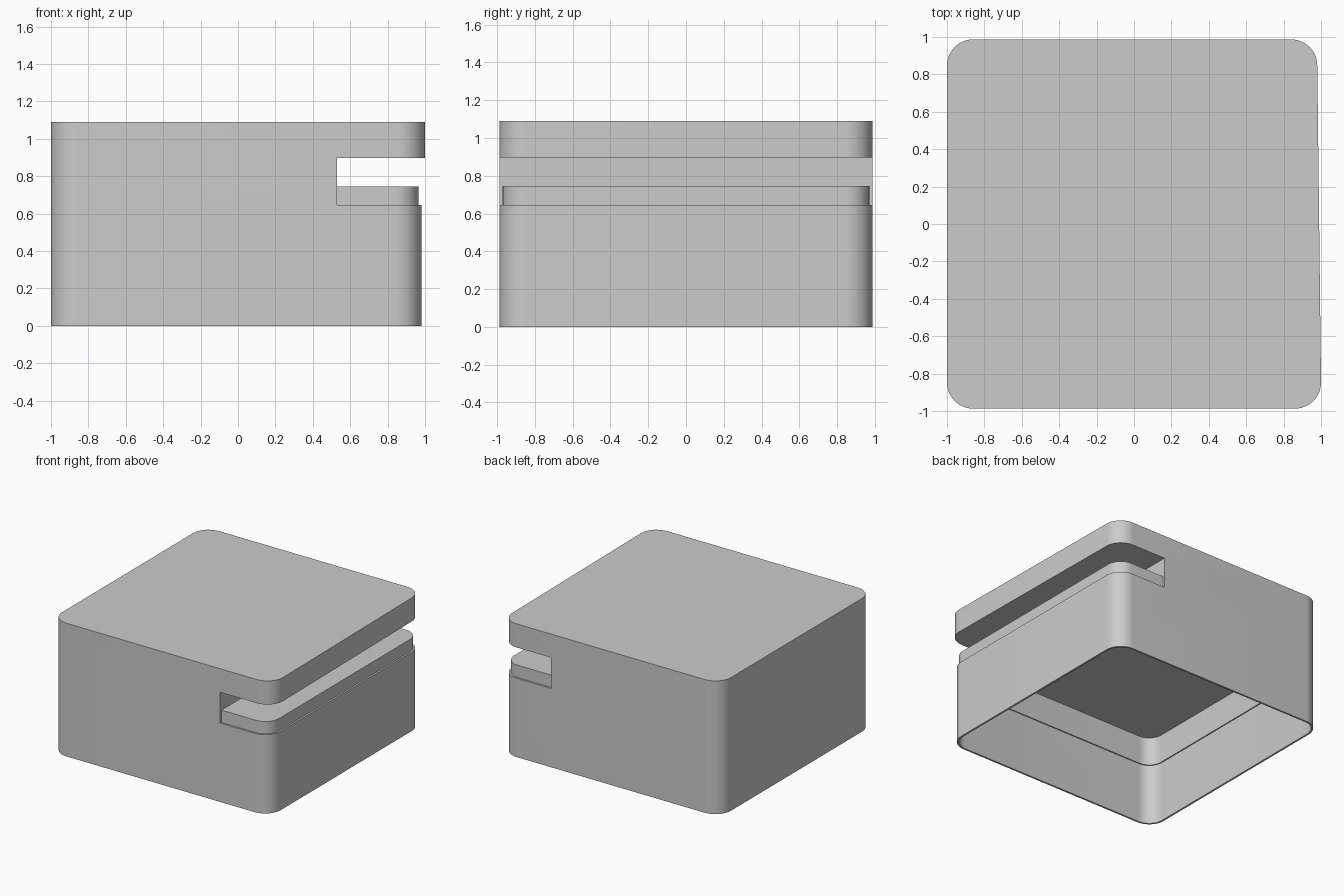
import bpy, bmesh, math

if "Cube" in bpy.data.objects:
    bpy.data.objects.remove(bpy.data.objects["Cube"])

X0, X1, Y = -1.0, 0.98, 0.987   # outer footprint
R = 0.14                        # corner radius
WALL, LINER = 0.015, 0.01


def prism(name, inset, z0, z1, seg=14):
    """Upright rounded box, inset from the outer footprint."""
    r = R - inset
    xa, xb = X0 + R, X1 - R
    yy = Y - R
    corners = [(xb, yy), (xa, yy), (xa, -yy), (xb, -yy)]
    bm = bmesh.new()
    ring = []
    for i, (cx, cy) in enumerate(corners):
        for k in range(seg + 1):
            a = math.pi / 2 * (i + k / seg)
            ring.append(bm.verts.new((cx + r * math.cos(a), cy + r * math.sin(a), z0)))
    base = bm.faces.new(ring)
    ext = bmesh.ops.extrude_face_region(bm, geom=[base])["geom"]
    for v in ext:
        if isinstance(v, bmesh.types.BMVert):
            v.co.z = z1
    bmesh.ops.recalc_face_normals(bm, faces=bm.faces)
    return to_object(name, bm)


def box(name, lo, hi):
    bm = bmesh.new()
    bmesh.ops.create_cube(bm, size=1)
    for v in bm.verts:
        v.co = [(a + b) / 2 + c * (b - a) for a, b, c in zip(lo, hi, v.co)]
    return to_object(name, bm)


def to_object(name, bm):
    me = bpy.data.meshes.new(name)
    bm.to_mesh(me)
    bm.free()
    ob = bpy.data.objects.new(name, me)
    bpy.context.collection.objects.link(ob)
    return ob


def activate(ob):
    bpy.ops.object.select_all(action='DESELECT')
    ob.select_set(True)
    bpy.context.view_layer.objects.active = ob


def cut(ob, cutter):
    m = ob.modifiers.new("cut", 'BOOLEAN')
    m.operation, m.solver, m.object = 'DIFFERENCE', 'EXACT', cutter
    activate(ob)
    bpy.ops.object.modifier_apply(modifier=m.name)
    bpy.data.objects.remove(cutter)


# Outer case: hollow from below, with a slot across the right side
case = prism("outer_case", 0, 0, 1.09)
cut(case, prism("cavity_cutter", WALL, -0.1, 0.744))
cut(case, box("slot_cutter", (0.53, -1.2, 0.645), (1.2, 1.2, 0.897)))

# The overhanging lid flares slightly towards the front
for v in case.data.vertices:
    if v.co.z > 0.85 and v.co.x > 0.6:
        t = (Y - R - v.co.y) / (2 * (Y - R))
        v.co.x += 0.02 * min(max(t, 0), 1)

# Inner liner: inverted tray that shows as a raised neck in the slot
liner = prism("inner_liner", WALL + 0.001, 0.5, 0.745)
cut(liner, prism("liner_cutter", WALL + LINER, 0.3, 0.733))

for ob in (case, liner):
    activate(ob)
    bpy.ops.object.shade_smooth_by_angle(angle=math.radians(30))
